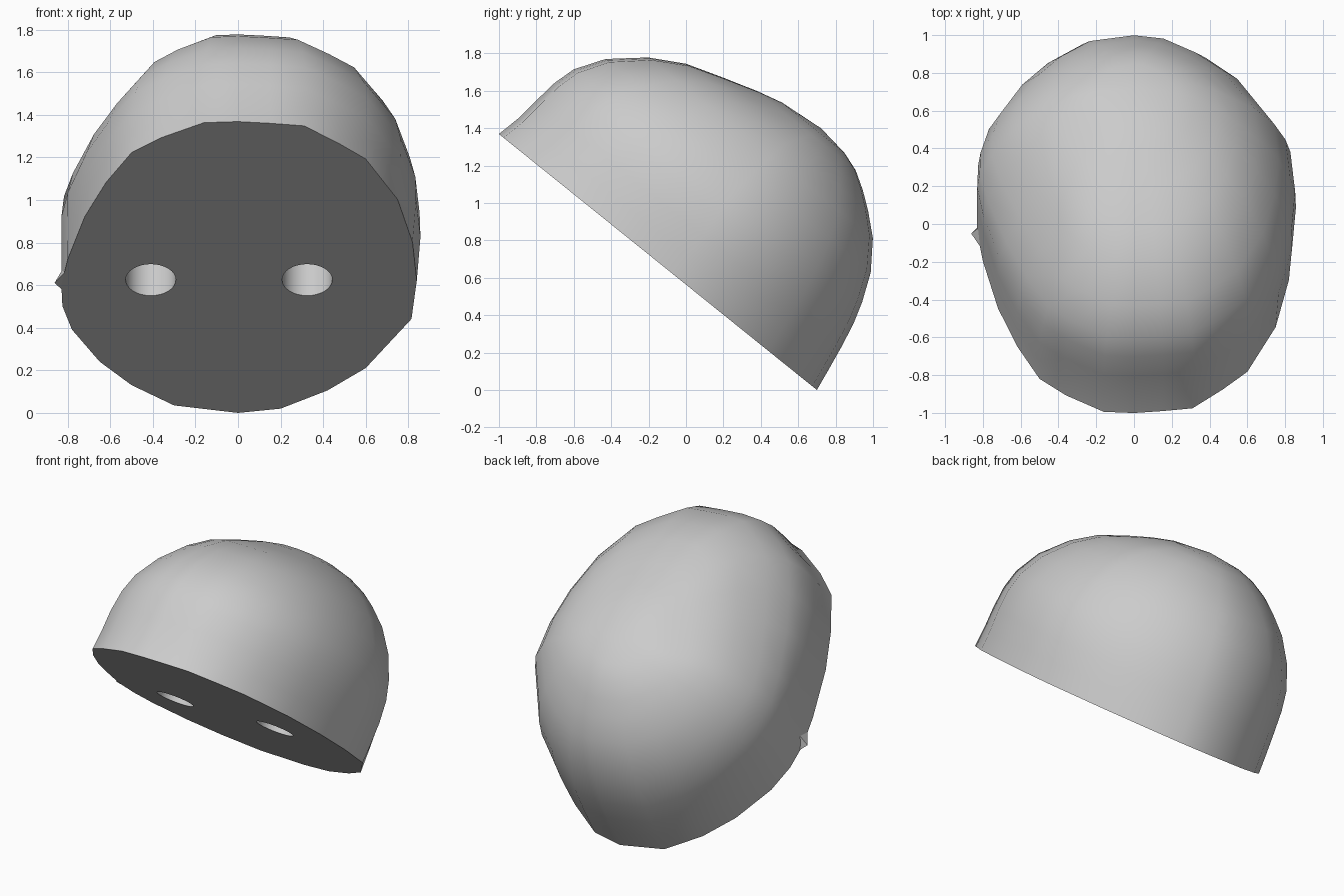
import bpy, bmesh, math
from mathutils import Vector

if "Cube" in bpy.data.objects:
    bpy.data.objects.remove(bpy.data.objects["Cube"])

S, C = 0.627, 0.779          # tilt of the flat cut face (sine, cosine)


def P(x, v, w):
    """x across, v along the cut face from its low end, w outward from the cut face."""
    return Vector((x, 0.7 - v * C + w * S, v * S + w * C))


mat = bpy.data.materials.new("light_grey")
mat.diffuse_color = (0.6, 0.6, 0.6, 1)
mat.use_nodes = True
mat.node_tree.nodes["Principled BSDF"].inputs["Base Color"].default_value = mat.diffuse_color


def make_object(name, bm):
    bmesh.ops.recalc_face_normals(bm, faces=bm.faces)
    me = bpy.data.meshes.new(name)
    bm.to_mesh(me)
    bm.free()
    me.materials.append(mat)
    ob = bpy.data.objects.new(name, me)
    bpy.context.collection.objects.link(ob)
    return ob


# Outline of the cut face (x, height)
outline = [(0, 1.365), (0.15, 1.357), (0.31, 1.345), (0.47, 1.265), (0.6, 1.19),
           (0.75, 1.0), (0.82, 0.8), (0.84, 0.62), (0.815, 0.44), (0.6, 0.21),
           (0.42, 0.105), (0.2, 0.02), (0, 0), (-0.3, 0.035), (-0.5, 0.13),
           (-0.65, 0.24), (-0.78, 0.39), (-0.825, 0.5), (-0.83, 0.6), (-0.8, 0.72),
           (-0.72, 0.92), (-0.62, 1.08), (-0.5, 1.22), (-0.36, 1.29), (-0.16, 1.36)]

# Dome levels: height above cut face, rear limit, front limit
levels = [(0, 0, 2.183), (0.127, 0.02, 2.155), (0.26, 0.042, 2.14), (0.40, 0.07, 2.122),
          (0.52, 0.107, 2.088), (0.67, 0.17, 1.99), (0.82, 0.276, 1.817),
          (0.92, 0.39, 1.639), (0.987, 0.48, 1.437), (1.045, 0.575, 1.25),
          (1.08, 0.68, 1.11)]


def half_width(w):
    if w < 0.3:
        return 0.84 + 0.02 * w / 0.3
    return 0.86 * math.sqrt(1 - ((w - 0.3) / 0.805) ** 2)


# Dome: stacked rings closed by an apex and a flat cut face
bm = bmesh.new()
rings = []
for w, rear, front in levels:
    ring = []
    for x, z in outline:
        t = z / 1.365
        k = half_width(w) / 0.84
        if x < 0:   # front left is flatter than front right
            k *= 1 - 0.17 * min(1, w / 0.75) ** 2 * max(0, min(1, (t - 0.45) / 0.4))
            k = min(k, 1.0)
        ring.append(bm.verts.new(P(x * k, rear + (front - rear) * t, w)))
    rings.append(ring)
n = len(outline)
for a, b in zip(rings, rings[1:]):
    for i in range(n):
        j = (i + 1) % n
        bm.faces.new((a[i], a[j], b[j], b[i]))
apex = bm.verts.new(P(0, 0.86, 1.104))
for i in range(n):
    bm.faces.new((rings[-1][i], rings[-1][(i + 1) % n], apex))
bm.faces.new(rings[0])
dome = make_object("dome", bm)

# Two round peg holes sunk into the cut face
for x in (-0.41, 0.325):
    bpy.ops.mesh.primitive_cylinder_add(
        vertices=32, radius=0.118, depth=0.6, location=P(x, 0.997, 0),
        rotation=(-math.atan2(S, C), 0, 0))
    cutter = bpy.context.object
    cutter.name = "hole_cutter"
    cutter.hide_render = True
    cutter.data.materials.append(mat)
    mod = dome.modifiers.new("hole", 'BOOLEAN')
    mod.operation = 'DIFFERENCE'
    mod.solver = 'EXACT'
    mod.object = cutter
    bpy.context.view_layer.objects.active = dome
    bpy.ops.object.modifier_apply(modifier=mod.name)
    bpy.data.objects.remove(cutter)

# Small spur on the left rim
bm = bmesh.new()
for p in ((-0.81, 0.90, 0), (-0.81, 1.06, 0), (-0.815, 0.99, 0.09), (-0.862, 0.967, 0.005)):
    bm.verts.new(P(*p))
bmesh.ops.convex_hull(bm, input=bm.verts)
make_object("rim_spur", bm)

# Smooth dome with a crisp cut edge
bpy.ops.object.select_all(action='DESELECT')
dome.select_set(True)
bpy.context.view_layer.objects.active = dome
bpy.ops.object.shade_smooth_by_angle(angle=math.radians(40))
